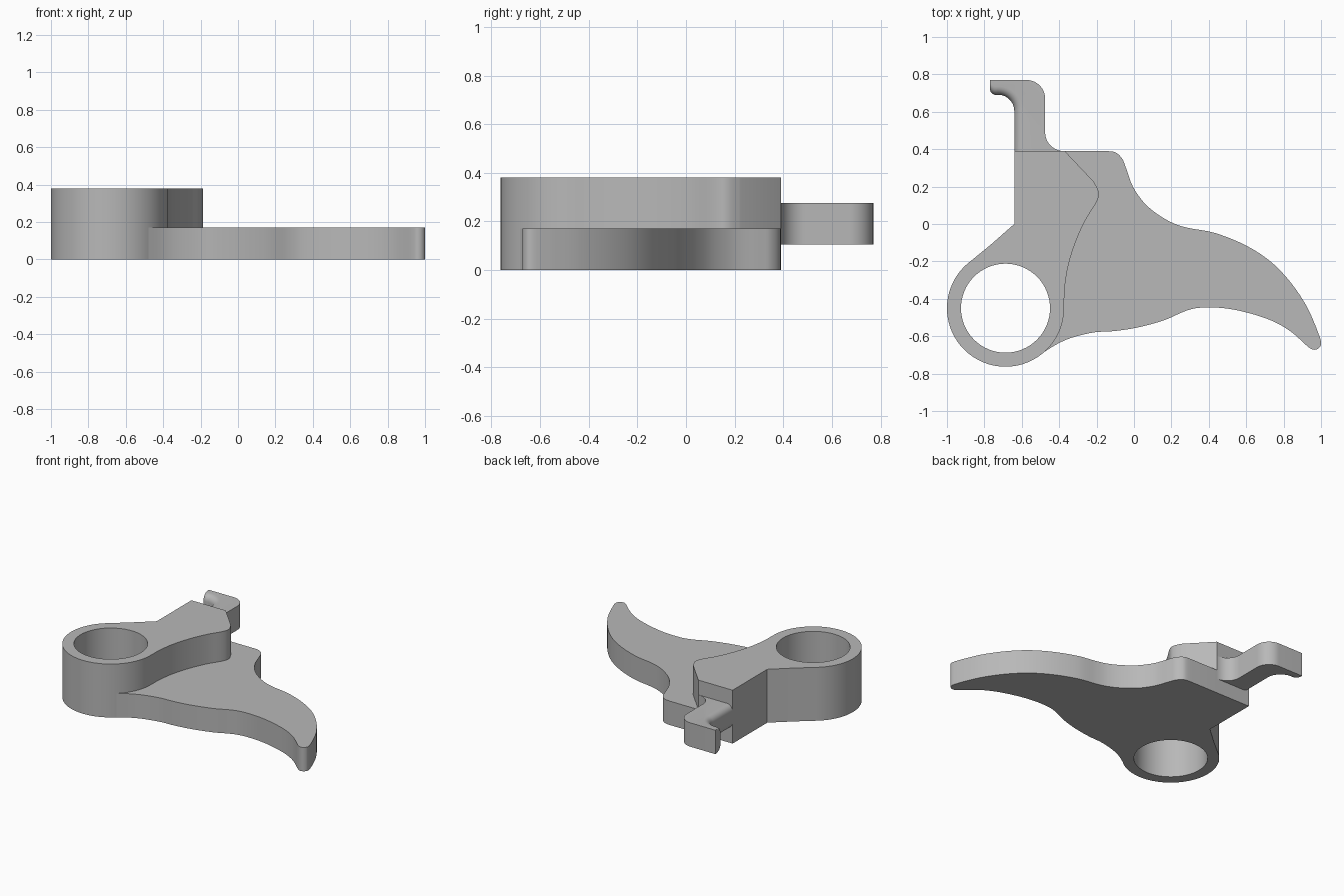
import bpy, bmesh
from math import sin, cos, radians, sqrt
from mathutils import Vector

cube = bpy.data.objects.get("Cube")
if cube:
    bpy.data.objects.remove(cube, do_unlink=True)

grey = bpy.data.materials.new("plain grey")
grey.use_nodes = True
grey.diffuse_color = (0.48, 0.48, 0.48, 1)
grey.node_tree.nodes["Principled BSDF"].inputs["Base Color"].default_value = grey.diffuse_color


def arc(cx, cy, rx, ry, start, end, steps):
    """Points along an elliptical arc, angles in degrees."""
    angles = [radians(start + (end - start) * i / steps) for i in range(steps + 1)]
    return [(cx + rx * cos(a), cy + ry * sin(a)) for a in angles]


def smooth(points, steps=5):
    """Open Catmull-Rom curve through the points."""
    p = [Vector(q) for q in [points[0]] + points + [points[-1]]]
    out = []
    for a, b, c, d in zip(p, p[1:], p[2:], p[3:]):
        for i in range(steps):
            t = i / steps
            v = 2 * b + (c - a) * t + (2 * a - 5 * b + 4 * c - d) * t**2 + (3 * b - a - 3 * c + d) * t**3
            out.append(tuple(v / 2))
    return out + [points[-1]]


def finish(name, bm):
    """Turn a bmesh into a clean, smooth-shaded object."""
    bmesh.ops.remove_doubles(bm, verts=bm.verts, dist=0.0003)
    bmesh.ops.recalc_face_normals(bm, faces=bm.faces)
    mesh = bpy.data.meshes.new(name)
    bm.to_mesh(mesh)
    bm.free()
    mesh.materials.append(grey)
    obj = bpy.data.objects.new(name, mesh)
    bpy.context.collection.objects.link(obj)
    bpy.ops.object.select_all(action='DESELECT')
    obj.select_set(True)
    bpy.context.view_layer.objects.active = obj
    bpy.ops.object.shade_smooth_by_angle(angle=radians(30))
    return obj


def slab(name, outlines, height):
    """Extrude closed outlines upward from z = 0; inner outlines become holes."""
    curve = bpy.data.curves.new(name + " profile", 'CURVE')
    curve.dimensions = '2D'
    curve.fill_mode = 'BOTH'
    curve.extrude = height / 2
    for outline in outlines:
        spline = curve.splines.new('POLY')
        spline.points.add(len(outline) - 1)
        for point, (x, y) in zip(spline.points, outline):
            point.co = (x, y, 0, 1)
        spline.use_cyclic_u = True
    helper = bpy.data.objects.new(name + " profile", curve)
    bpy.context.collection.objects.link(helper)
    bpy.context.view_layer.update()
    mesh = bpy.data.meshes.new_from_object(helper.evaluated_get(bpy.context.evaluated_depsgraph_get()))
    bm = bmesh.new()
    bm.from_mesh(mesh)
    bpy.data.objects.remove(helper, do_unlink=True)
    bpy.data.meshes.remove(mesh)
    bmesh.ops.translate(bm, verts=bm.verts, vec=(0, 0, height / 2))
    return finish(name, bm)


# Shared seam between the tall hub and the thin lever
RING = (-0.687, -0.45)
OUTER, INNER = 0.313, 0.238
seam = [(-0.37, 0.39)] + smooth([
    (-0.214, 0.225), (-0.189, 0.17), (-0.2, 0.118), (-0.262, 0.016),
    (-0.316, -0.107), (-0.353, -0.23), (-0.372, -0.35)])
seam += arc(*RING, OUTER, OUTER, 0, -48, 12)

# Tall hub with the pivot hole
hub = [(-0.64, 0.39)] + seam + arc(*RING, OUTER, OUTER, -48, -233, 44)[1:] + [(-0.77, -0.114), (-0.64, 0)]
hole = arc(*RING, INNER, INNER, 0, 360, 64)[:-1]
slab("pivot_hub", [hub, hole], 0.38)

# Thin curved lever
lower_edge = smooth([
    seam[-1], (-0.4, -0.636), (-0.32, -0.604), (-0.21, -0.579), (-0.1, -0.572),
    (0.03, -0.551), (0.165, -0.513), (0.27, -0.467), (0.35, -0.448), (0.47, -0.449),
    (0.59, -0.47), (0.727, -0.513), (0.834, -0.572), (0.925, -0.652)])
tip = smooth([(0.925, -0.652), (0.957, -0.672), (0.988, -0.663), (1, -0.63), (0.973, -0.55)])
upper_edge = smooth([
    (0.973, -0.55), (0.92, -0.434), (0.834, -0.308), (0.727, -0.198), (0.593, -0.112),
    (0.433, -0.048), (0.3, -0.023), (0.22, 0), (0.14, 0.043), (0.06, 0.107),
    (-0.005, 0.198), (-0.043, 0.3), (-0.064, 0.35), (-0.1, 0.383), (-0.15, 0.39)])
slab("lever_blade", [seam + lower_edge[1:] + tip[1:] + upper_edge[1:]], 0.17)


def hook_outline(inset):
    """Hook outline whose inner side is pulled in by the inset."""
    return ([(-0.64 + inset, 0.385)]
            + arc(-0.727, 0.604, 0.087 + inset, 0.087 + inset, 0, 90, 12)
            + arc(-0.737, 0.722 + inset, 0.033, 0.032, 270, 180, 6)
            + [(-0.77, 0.77)]
            + arc(-0.575, 0.67, 0.1, 0.1, 90, 0, 12)
            + arc(-0.375, 0.49, 0.1, 0.1, 180, 270, 12)
            + [(-0.375, 0.385)])


# Hook, lofted in layers so that its inner side is rounded over
LOW, HIGH, ROUND = 0.105, 0.275, 0.045
steps = 6
profile = []
for i in range(steps + 1):
    a = radians(90 * i / steps)
    profile.append((ROUND * (1 - sin(a)), LOW + ROUND * (1 - cos(a))))
profile += [(inset, LOW + HIGH - z) for inset, z in reversed(profile)]
bm = bmesh.new()
layers = [[bm.verts.new((x, y, z)) for x, y in hook_outline(inset)] for inset, z in profile]
for below, above in zip(layers, layers[1:]):
    for i in range(len(below)):
        bm.faces.new((below[i - 1], below[i], above[i], above[i - 1]))
bm.faces.new(layers[0])
bm.faces.new(layers[-1])
finish("latch_hook", bm)
